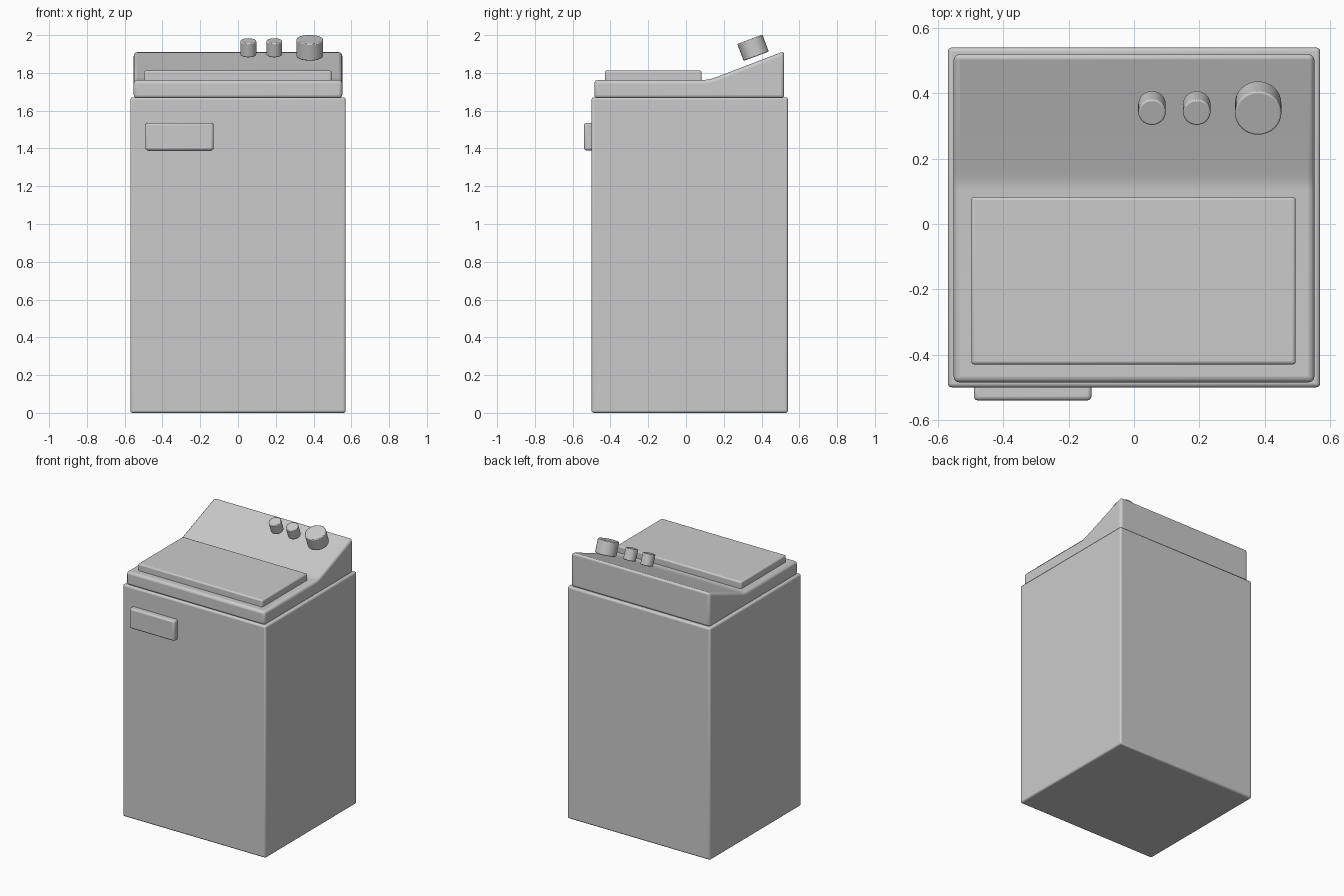
import bpy, bmesh
from math import radians

if "Cube" in bpy.data.objects:
    bpy.data.objects.remove(bpy.data.objects["Cube"])


def finish(obj, bevel, segments=3):
    """Round the sharp edges and shade smoothly."""
    mod = obj.modifiers.new("rounded_edges", 'BEVEL')
    mod.width = bevel
    mod.segments = segments
    mod.limit_method = 'ANGLE'
    mod.angle_limit = radians(35)
    bpy.ops.object.select_all(action='DESELECT')
    obj.select_set(True)
    bpy.context.view_layer.objects.active = obj
    bpy.ops.object.shade_smooth_by_angle(angle=radians(35))
    return obj


def box(name, lo, hi, bevel):
    bpy.ops.mesh.primitive_cube_add(size=1, location=[(a + b) / 2 for a, b in zip(lo, hi)])
    obj = bpy.context.object
    obj.name = name
    obj.scale = [b - a for a, b in zip(lo, hi)]
    bpy.ops.object.transform_apply(location=False, rotation=False, scale=True)
    return finish(obj, bevel)


def extruded_profile(name, profile, half_width, bevel):
    """Extrude a side (y, z) profile symmetrically along x."""
    bm = bmesh.new()
    face = bm.faces.new([bm.verts.new((-half_width, y, z)) for y, z in profile])
    new = bmesh.ops.extrude_face_region(bm, geom=[face])["geom"]
    verts = [v for v in new if isinstance(v, bmesh.types.BMVert)]
    bmesh.ops.translate(bm, verts=verts, vec=(2 * half_width, 0, 0))
    bmesh.ops.recalc_face_normals(bm, faces=bm.faces)
    mesh = bpy.data.meshes.new(name)
    bm.to_mesh(mesh)
    bm.free()
    obj = bpy.data.objects.new(name, mesh)
    bpy.context.collection.objects.link(obj)
    return finish(obj, bevel)


def knob(name, x, radius, height):
    bpy.ops.mesh.primitive_cylinder_add(vertices=32, radius=radius, depth=height,
                                        location=(x, 0.355, 1.933),
                                        rotation=(radians(20.5), 0, 0))
    obj = bpy.context.object
    obj.name = name
    return finish(obj, 0.005, 2)


# Cabinet
box("cabinet", (-0.57, -0.50, 0), (0.57, 0.54, 1.67), 0.012)

# Top deck sweeping up into the sloped control panel
deck_profile = [(-0.485, 1.665), (-0.485, 1.763), (0.10, 1.763), (0.12, 1.765),
                (0.14, 1.770), (0.16, 1.777), (0.52, 1.915), (0.52, 1.665)]
extruded_profile("top_deck", deck_profile, 0.552, 0.018)

# Loading lid
box("lid", (-0.498, -0.43, 1.75), (0.495, 0.083, 1.812), 0.01)

# Front badge plate
box("front_plate", (-0.49, -0.54, 1.39), (-0.13, -0.49, 1.535), 0.012)

# Control knobs, held just off the panel
for name, x, radius, height in (("small_knob_left", 0.055, 0.042, 0.080),
                                ("small_knob_right", 0.192, 0.042, 0.080),
                                ("large_knob", 0.38, 0.071, 0.096)):
    knob(name, x, radius, height)
